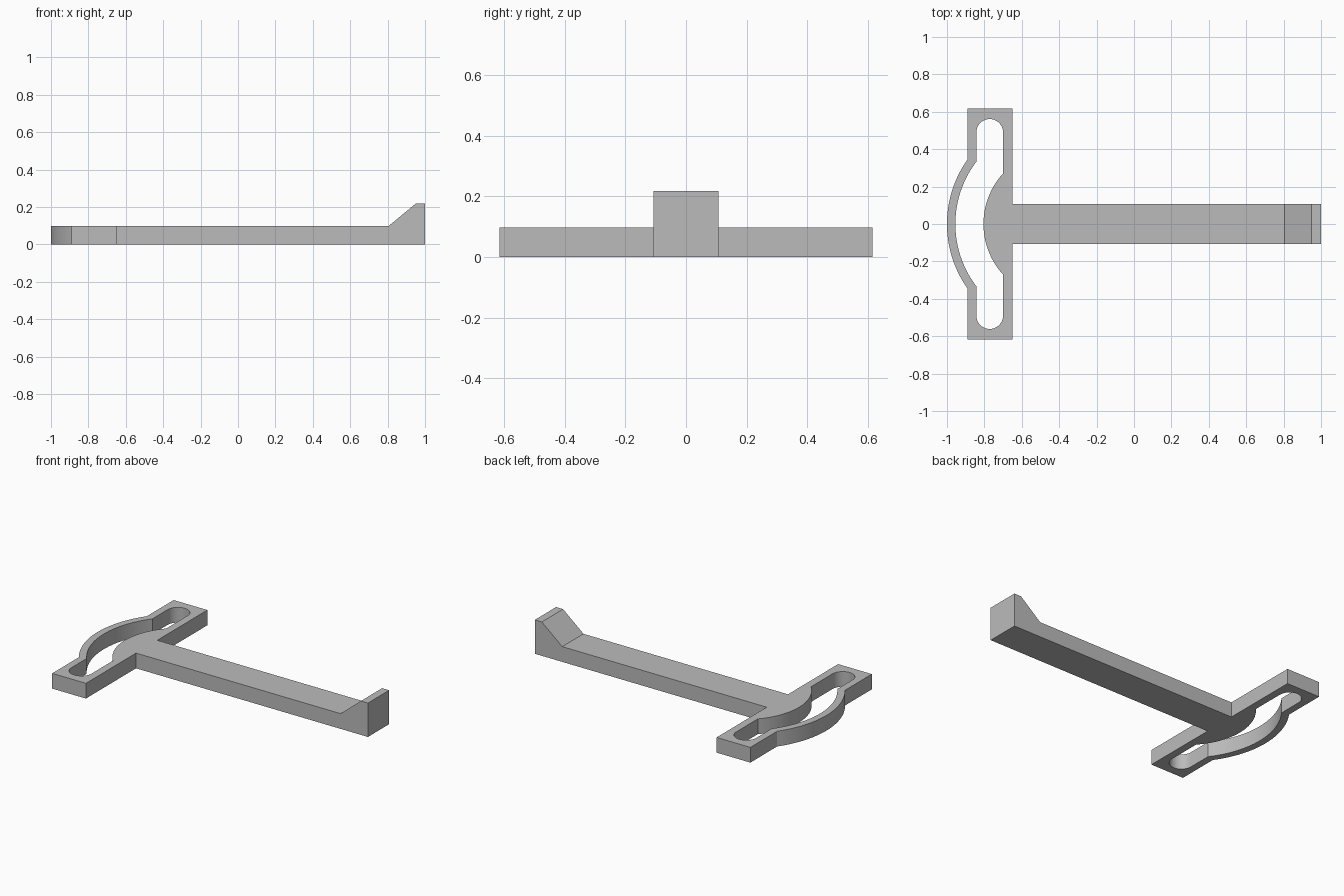
import bpy, bmesh, math
from mathutils import Vector

if "Cube" in bpy.data.objects:
    bpy.data.objects.remove(bpy.data.objects["Cube"])

grey = bpy.data.materials.new("plain grey")
grey.diffuse_color = (0.5, 0.5, 0.5, 1)
grey.use_nodes = True
grey.node_tree.nodes["Principled BSDF"].inputs["Base Color"].default_value = grey.diffuse_color


def prism(name, points, offset):
    """Extrude a closed outline of 3D points along an offset vector."""
    bm = bmesh.new()
    face = bm.faces.new([bm.verts.new(p) for p in points])
    ext = bmesh.ops.extrude_face_region(bm, geom=[face])
    verts = [g for g in ext["geom"] if isinstance(g, bmesh.types.BMVert)]
    bmesh.ops.translate(bm, verts=verts, vec=Vector(offset))
    bmesh.ops.recalc_face_normals(bm, faces=bm.faces)
    mesh = bpy.data.meshes.new(name)
    bm.to_mesh(mesh)
    bm.free()
    mesh.materials.append(grey)
    ob = bpy.data.objects.new(name, mesh)
    bpy.context.collection.objects.link(ob)
    return ob


def arc(cx, cy, r, a0, a1, n):
    return [(cx + r * math.cos(a0 + (a1 - a0) * i / n),
             cy + r * math.sin(a0 + (a1 - a0) * i / n)) for i in range(n + 1)]


def bow(r, x, n=40):
    """Arc bulging to -x around the shared centre, from +y to -y, ending at x."""
    a = math.acos((x - CX) / r)
    return arc(CX, 0, r, a, 2 * math.pi - a, n)


def mirrored(half):
    """Close an outline by mirroring its +y half."""
    return half + [(x, -y) for x, y in reversed(half)]


def cut(target, tool, operation):
    mod = target.modifiers.new(operation, "BOOLEAN")
    mod.operation, mod.solver, mod.object = operation, "EXACT", tool
    tool.hide_render = True
    bpy.context.view_layer.objects.active = target
    bpy.ops.object.modifier_apply(modifier=mod.name)
    bpy.data.objects.remove(tool)


CX = -0.404                      # centre of all the bowed edges
LEFT, RIGHT = -0.843, -0.70      # slot sides
END_R = (RIGHT - LEFT) / 2

# Plan outline: T-shaped head with bowed rim and straight handle
right_side = [(1.0, 0.108), (-0.65, 0.108), (-0.65, 0.617), (-0.89, 0.617)]
plan = right_side + bow(0.596, -0.89) + [(x, -y) for x, y in reversed(right_side)]
body = prism("slotted_handle", [(x, y, -0.1) for x, y in plan], (0, 0, 0.5))

# Side profile: flat bar rising to a lip through a ramp
profile = [(-1.2, 0), (1.2, 0), (1.2, 0.218), (0.95, 0.218), (0.805, 0.098), (-1.2, 0.098)]
cut(body, prism("side_profile", [(x, -1, z) for x, z in profile], (0, 2, 0)), "INTERSECT")

# Slot with round ends and a bowed middle
top_end = arc((LEFT + RIGHT) / 2, 0.561 - END_R, END_R, 0, math.pi, 20)
slot = (top_end + bow(0.551, LEFT)
        + [(x, -y) for x, y in reversed(top_end)]
        + list(reversed(bow(0.401, RIGHT))))
cut(body, prism("slot_cutter", [(x, y, -0.2) for x, y in slot], (0, 0, 0.6)), "DIFFERENCE")

# Smooth the curved walls, keep corners sharp
bpy.ops.object.select_all(action="DESELECT")
body.select_set(True)
bpy.context.view_layer.objects.active = body
bpy.ops.object.shade_smooth_by_angle(angle=math.radians(20))
